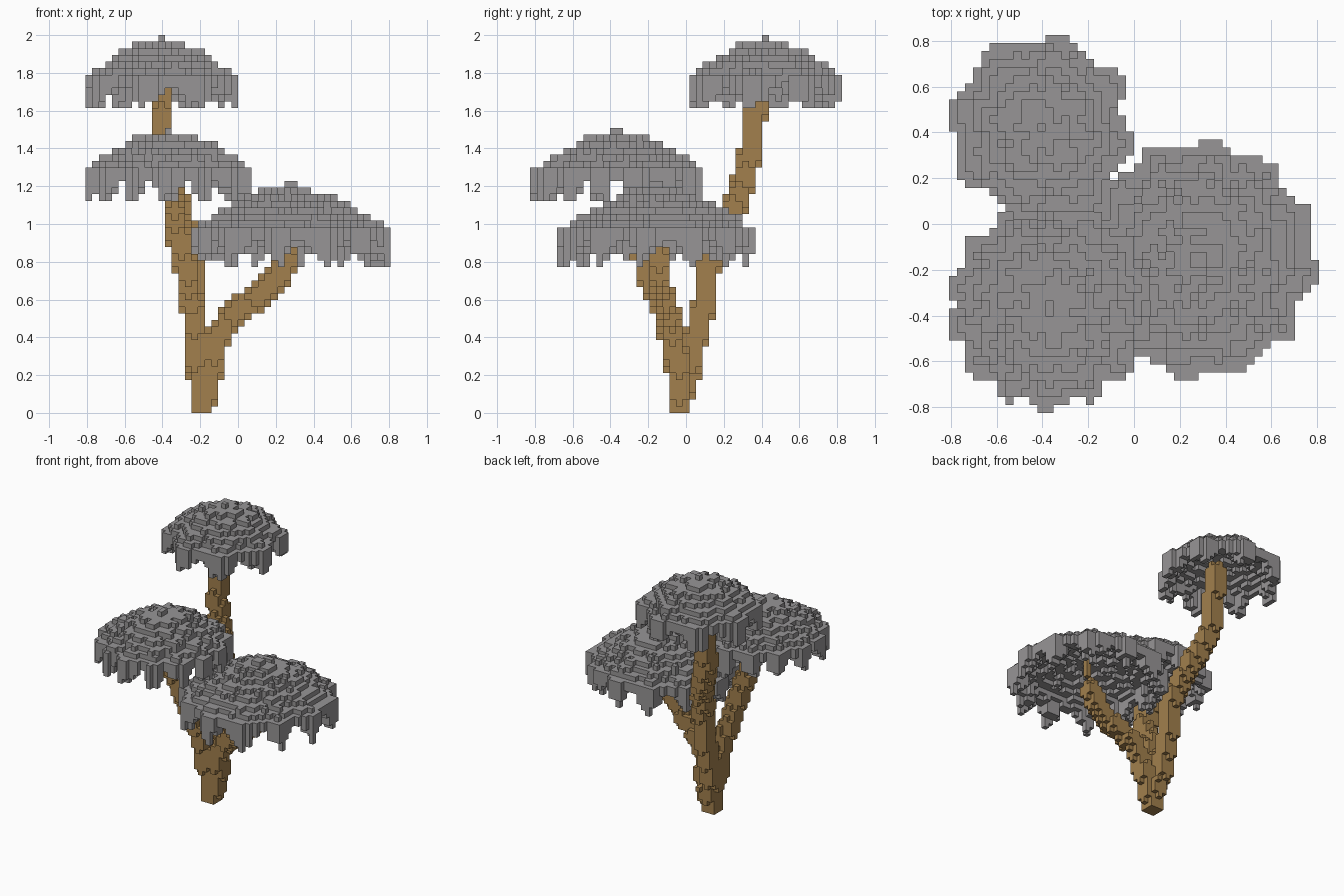
import bpy, bmesh, math, random
from mathutils import Vector

random.seed(4)
H = 2 / 57  # size of one block

if "Cube" in bpy.data.objects:
    bpy.data.objects.remove(bpy.data.objects["Cube"], do_unlink=True)


def material(name, color):
    m = bpy.data.materials.new(name)
    m.diffuse_color = (*color, 1)
    m.use_nodes = True
    node = m.node_tree.nodes["Principled BSDF"]
    node.inputs["Base Color"].default_value = (*color, 1)
    node.inputs["Roughness"].default_value = 0.9
    return m


GREY = material("leaf grey", (0.31, 0.3, 0.305))
BROWN = material("bark brown", (0.36, 0.215, 0.074))

STEPS = [Vector(s) for s in
         ((1, 0, 0), (-1, 0, 0), (0, 1, 0), (0, -1, 0), (0, 0, 1), (0, 0, -1))]


def build_blocks(name, cells, mat):
    """Skin a set of grid cells with their exposed square faces."""
    bm = bmesh.new()
    corners = {}

    def corner(p):
        key = tuple(round(2 * c) for c in p)
        if key not in corners:
            corners[key] = bm.verts.new(p * H)
        return corners[key]

    for cell in cells:
        # cells straddle y = 0 and meet at x = 0
        centre = Vector(cell) + Vector((0.5, 0, 0.5))
        for d in STEPS:
            if tuple(int(c + s) for c, s in zip(cell, d)) in cells:
                continue
            u = Vector((d.y, d.z, d.x))
            v = d.cross(u)
            quad = [centre + (d + a * u + b * v) / 2
                    for a, b in ((-1, -1), (1, -1), (1, 1), (-1, 1))]
            bm.faces.new([corner(q) for q in quad])
    mesh = bpy.data.meshes.new(name)
    bm.to_mesh(mesh)
    bm.free()
    mesh.materials.append(mat)
    bpy.context.collection.objects.link(bpy.data.objects.new(name, mesh))


def branch(path, thin_tip):
    """Sweep a rounded three-block brush along a path, one block wide at a thin tip."""
    cells = set()
    points = [Vector(p) for p in path]
    for n, (a, b) in enumerate(zip(points, points[1:])):
        reach = 0 if thin_tip and n == len(points) - 2 else 1
        span = range(-reach, reach + 1)
        for s in range(31):
            p = a.lerp(b, s / 30) / H
            i, j, k = math.floor(p.x), round(p.y), math.floor(p.z)
            cells |= {(i + x, j + y, k + z) for x in span for y in span for z in span
                      if k + z >= 0 and abs(x) + abs(y) + abs(z) < 3}
    return cells


def canopy(cx, cy, radius, lobes, phase, depth, top, drop, power, rim):
    """Thin lobed umbrella of block columns, with a clump hanging from every lobe."""
    cells = set()
    for i in range(-23, 23):
        for j in range(-23, 24):
            dx, dy = (i + 0.5) * H - cx, j * H - cy
            wave = math.cos(lobes * (math.atan2(dy, dx) - math.radians(phase)))
            t = math.hypot(dx, dy) / (radius * (1 + depth * wave))
            if t > 1:
                continue
            fall = drop * t ** power + random.uniform(-0.3, 0.75)
            high = top - (0 if t < 0.06 else max(1, min(drop, math.ceil(fall))))
            low = high - 2
            if t > 0.8:
                hang = 1.4 + 1.7 * wave + random.uniform(-0.9, 0.9)
                low = max(rim, low - max(0, round(hang)))
            cells |= {(i, j, k) for k in range(low, high)}
    return cells


# Trunk: three branches sharing one foot
foot = (-0.195, -0.035, 0.03)
back_branch = [foot, (-.22, .03, .33), (-.22, .1, .6), (-.24, .13, .85), (-.31, .25, 1.08),
               (-.38, .31, 1.25), (-.4, .35, 1.4), (-.4, .37, 1.6), (-.4, .4, 1.78)]
front_branch = [foot, (-.22, -.06, .33), (-.24, -.12, .55), (-.27, -.2, .75),
                (-.32, -.25, .95), (-.35, -.3, 1.08), (-.39, -.34, 1.3)]
side_branch = [foot, (-.13, -.05, .25), (-.1, -.06, .42), (0, -.1, .55),
               (.15, -.14, .64), (.23, -.15, .75), (.26, -.15, .82), (.31, -.15, 1.05)]
trunk = branch(back_branch, False) | branch(front_branch, True) | branch(side_branch, True)

# Bark: scattered upright slivers, one block proud of the surface
for i, j, k in sorted(trunk):
    if 3 < k < 16 and random.random() < 0.025:
        d = random.choice(STEPS[:4])
        trunk |= {(i + int(d.x), j + int(d.y), k + z) for z in range(3)
                  if (i, j, k + z) in trunk}
build_blocks("trunk", trunk, BROWN)

# Canopies, from the highest to the lowest
build_blocks("back_canopy", canopy(-.41, .42, .388, 8, 77, .075, 57, 6, 1.7, 46), GREY)
build_blocks("front_canopy", canopy(-.37, -.36, .437, 14, 270, .055, 43, 6, 1.8, 31), GREY)
build_blocks("side_canopy", canopy(.275, -.155, .51, 12, 82, .052, 35, 7, 1.5, 22), GREY)
